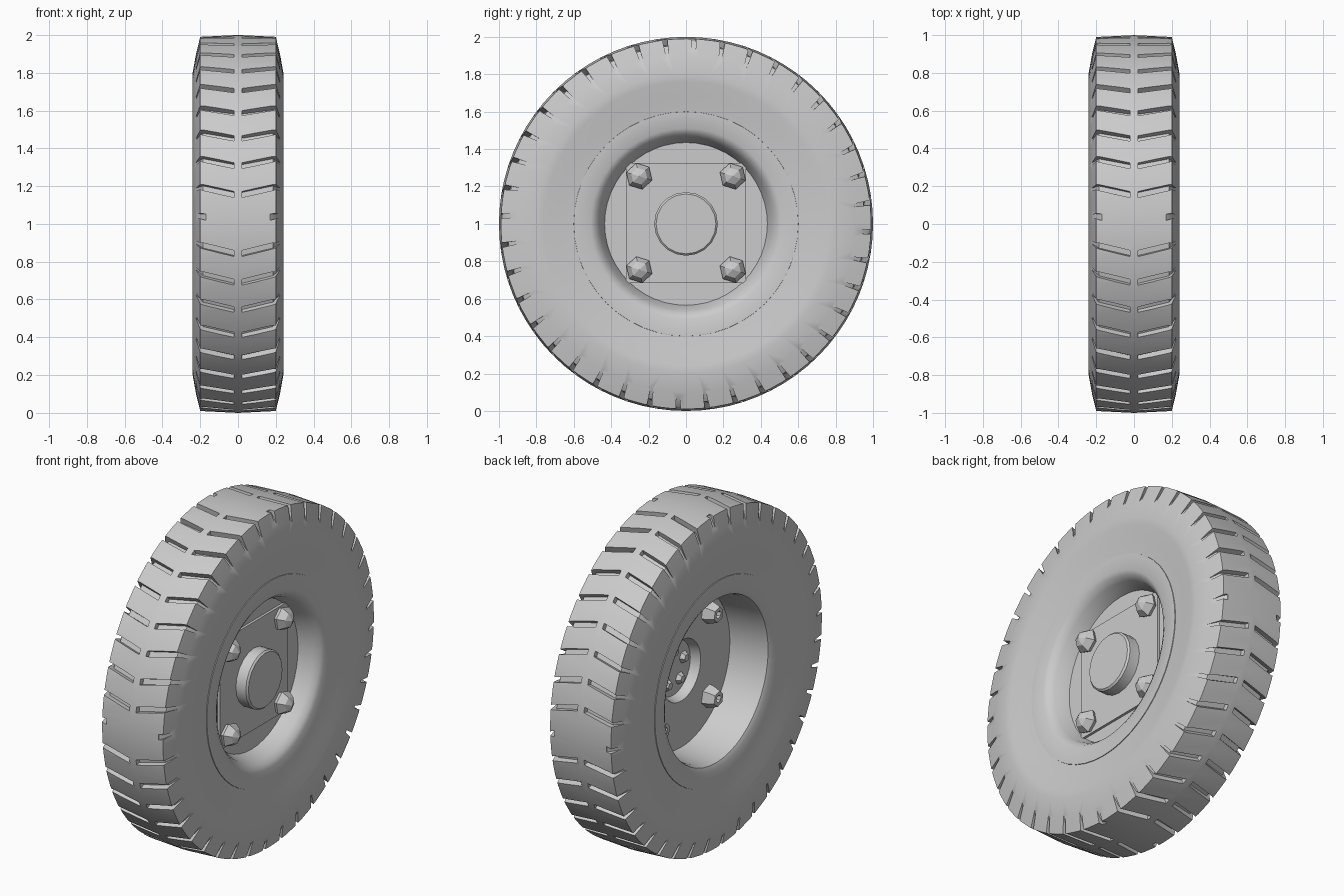
import bpy, bmesh, math
from mathutils import Vector, Matrix

cube = bpy.data.objects.get("Cube")
if cube:
    bpy.data.objects.remove(cube, do_unlink=True)

grey = bpy.data.materials.new("plain grey")
grey.use_nodes = True
COLOUR = (0.6, 0.6, 0.6, 1)
grey.diffuse_color = COLOUR
grey.node_tree.nodes["Principled BSDF"].inputs["Base Color"].default_value = COLOUR


def finish(bm, name, smooth=True):
    """Turn a bmesh into a named grey object."""
    bmesh.ops.remove_doubles(bm, verts=bm.verts, dist=1e-5)
    bmesh.ops.recalc_face_normals(bm, faces=bm.faces)
    mesh = bpy.data.meshes.new(name)
    bm.to_mesh(mesh)
    bm.free()
    mesh.materials.append(grey)
    if smooth:
        mesh.shade_smooth()
        mesh.set_sharp_from_angle(angle=math.radians(30))
    obj = bpy.data.objects.new(name, mesh)
    bpy.context.collection.objects.link(obj)
    return obj


def lathe(name, profile, sides, y=0, z=1, turn=0, smooth=True):
    """Revolve (x, radius) points about an axis along x; ends on the axis close it."""
    bm = bmesh.new()
    closed = profile[0][1] > 0
    rings = []
    for i in range(sides):
        a = turn + math.tau * i / sides
        rings.append([bm.verts.new((x, y - r * math.cos(a), z + r * math.sin(a)))
                      for x, r in profile])
    n = len(profile)
    for i in range(sides):
        a, b = rings[i], rings[(i + 1) % sides]
        for j in range(n if closed else n - 1):
            k = (j + 1) % n
            quad = [a[j], a[k], b[k], b[j]]
            if profile[j][1] == 0:
                quad.remove(b[j])
            if profile[k][1] == 0:
                quad.remove(b[k])
            bm.faces.new(quad)
    return finish(bm, name, smooth)


# Tyre carcass: half profile mirrored across the centre plane
half = [(0.0, 1.0), (0.2, 0.99), (0.222, 0.9), (0.24, 0.8), (0.236, 0.76),
        (0.222, 0.68), (0.212, 0.6), (0.19, 0.57)]
tyre = lathe("tyre", half + [(-x, r) for x, r in reversed(half[1:])], 80)

# Tread grooves: slanted bars, shallow at the crown and deeper at the shoulder
bm = bmesh.new()
GROOVES, WIDTH, SLANT = 40, 0.016, 0.24
for i in range(GROOVES):
    angle = math.tau * i / GROOVES
    notch = i % 10 == 0
    for side in (-1, 1):
        floor = [(0.022, 0.968), (0.185, 0.955), (0.232, 0.88)]
        if notch:
            floor = [(0.17, 0.985), (0.185, 0.97), (0.232, 0.9)]
        sections = []
        for step, (x, r) in enumerate(floor):
            w = WIDTH if step < 2 else WIDTH * 0.35
            row = []
            for rad, s in ((r, -1), (r, 1), (1.03, 1), (1.03, -1)):
                a = angle + SLANT * (x - 0.022) + s * w
                row.append(bm.verts.new((side * x, -rad * math.cos(a), 1 + rad * math.sin(a))))
            sections.append(row)
        for p, q in zip(sections, sections[1:]):
            for j in range(4):
                k = (j + 1) % 4
                bm.faces.new((p[j], p[k], q[k], q[j]))
        bm.faces.new(sections[0])
        bm.faces.new(sections[-1])
cutter = finish(bm, "groove_cutter", False)
cutter.hide_render = True

cut = tyre.modifiers.new("grooves", "BOOLEAN")
cut.operation = "DIFFERENCE"
cut.solver = "EXACT"
cut.object = cutter
bpy.context.view_layer.update()
graph = bpy.context.evaluated_depsgraph_get()
carved = bpy.data.meshes.new_from_object(tyre.evaluated_get(graph))
tyre.modifiers.clear()
tyre.data = carved
carved.shade_smooth()
carved.set_sharp_from_angle(angle=math.radians(25))
bpy.data.objects.remove(cutter, do_unlink=True)

# Rim and wheel disc, open in the middle of the left-hand face
lathe("wheel_rim", [(0.09, 0.16), (0.09, 0.435), (0.17, 0.462), (0.2, 0.485), (0.214, 0.51),
                    (0.216, 0.6), (0.19, 0.603), (0.17, 0.58), (-0.17, 0.58), (-0.19, 0.603),
                    (-0.216, 0.6), (-0.214, 0.51), (-0.2, 0.485), (-0.17, 0.475),
                    (0.03, 0.455), (0.03, 0.18)], 48)

# Hollow hub cap
lathe("hub_cap", [(0.18, 0), (0.18, 0.16), (0.17, 0.17), (0.085, 0.17),
                  (0.03, 0.185), (0.14, 0.155), (0.14, 0)], 20)

# Square mounting plate
bm = bmesh.new()
bmesh.ops.create_cube(bm, size=1, matrix=Matrix.Translation((0.095, 0, 1.005))
                      @ Matrix.Diagonal((0.02, 0.64, 0.64, 1)))
finish(bm, "mounting_plate", False)

# Wheel nuts: pointed on one face, hollow ended on the other
for y in (-0.25, 0.25):
    for z in (0.755, 1.255):
        lathe("wheel_nut", [(0.09, 0), (0.09, 0.055), (0.125, 0.072), (0.165, 0.045), (0.185, 0)],
              6, y, z, 0.3, False)
        lathe("stud_end", [(0.04, 0), (0.04, 0.068), (0.0, 0.06), (-0.04, 0.045),
                           (-0.04, 0.022), (-0.015, 0.022), (-0.015, 0)], 6, y, z, 0.3, False)

# Ring of small bolts inside the hub
for i in range(5):
    a = math.tau * i / 5 + math.pi / 2
    lathe("hub_bolt", [(0.145, 0), (0.145, 0.036), (0.085, 0.036), (0.06, 0.022), (0.06, 0)],
          6, 0.1 * math.cos(a), 1 + 0.1 * math.sin(a), 0, False)
